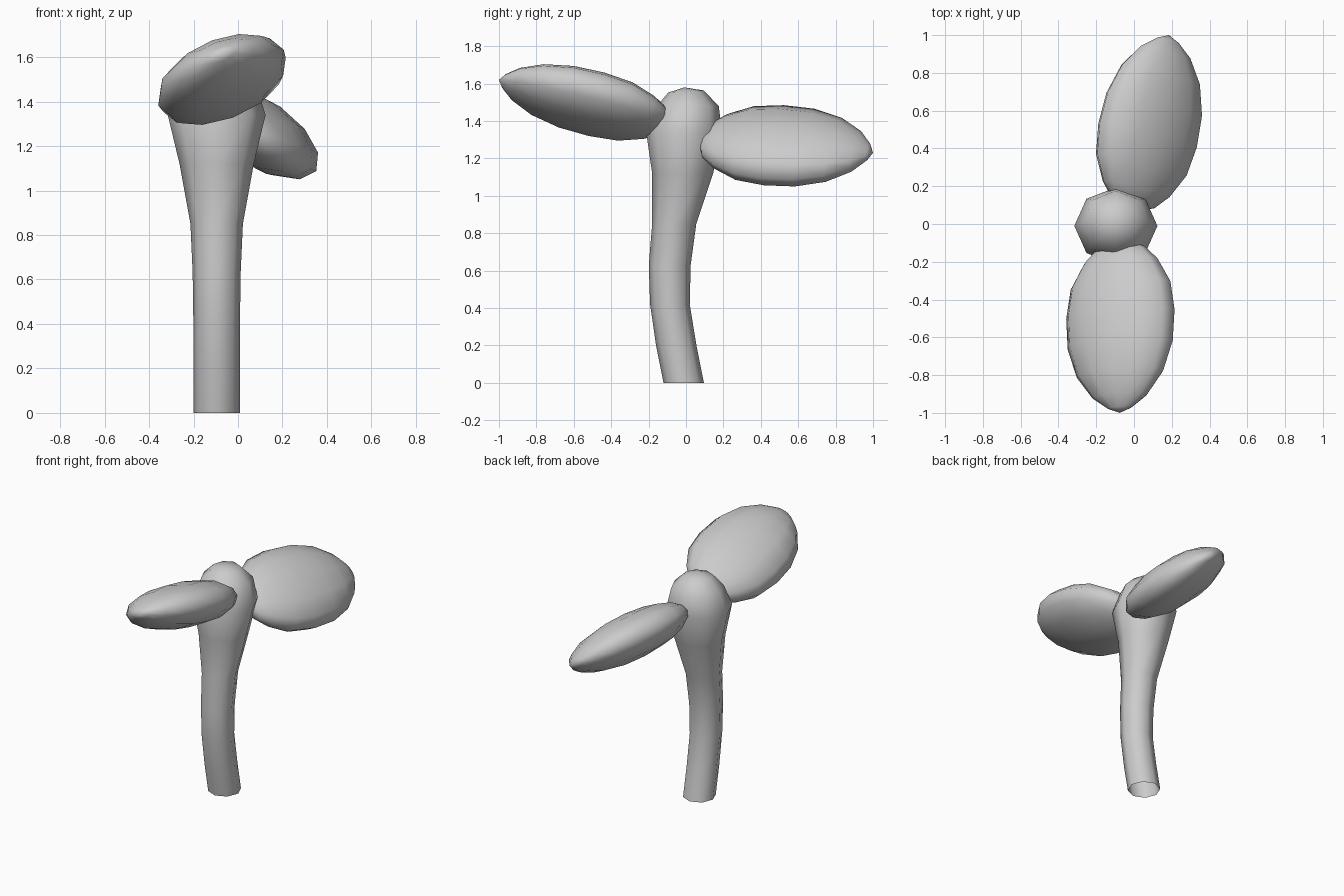
import bpy, math
from mathutils import Vector, Matrix

if "Cube" in bpy.data.objects:
    bpy.data.objects.remove(bpy.data.objects["Cube"])


def make_object(name, rings, cap_start, cap_end):
    """Skin a list of vertex rings; optional tip points close the ends."""
    n = len(rings[0])
    verts = [v for ring in rings for v in ring]
    faces = []
    for r in range(len(rings) - 1):
        for i in range(n):
            j = (i + 1) % n
            faces.append((r * n + i, r * n + j, (r + 1) * n + j, (r + 1) * n + i))
    if cap_start is not None:
        verts.append(cap_start)
        faces += [(len(verts) - 1, (i + 1) % n, i) for i in range(n)]
    if cap_end is not None:
        verts.append(cap_end)
        o = (len(rings) - 1) * n
        faces += [(len(verts) - 1, o + i, o + (i + 1) % n) for i in range(n)]
    mesh = bpy.data.meshes.new(name)
    mesh.from_pydata([tuple(v) for v in verts], [], faces)
    mesh.polygons.foreach_set("use_smooth", [True] * len(faces))
    obj = bpy.data.objects.new(name, mesh)
    bpy.context.collection.objects.link(obj)
    return obj


# Stem: eight-sided bent tube, open below, swelling to a rounded head
# (centre y, z, radius x, radius y, tilt of the ring as dz/dy)
STEM = [
    (-0.012, 0.00, 0.105, 0.108, 0.0),
    (-0.052, 0.20, 0.105, 0.108, 0.0),
    (-0.086, 0.42, 0.105, 0.106, 0.0),
    (-0.087, 0.63, 0.108, 0.112, 0.0),
    (-0.063, 0.85, 0.118, 0.118, 0.0),
    (-0.018, 1.12, 0.167, 0.163, 0.0),
    (-0.010, 1.34, 0.220, 0.203, 0.0),
    (0.010, 1.48, 0.175, 0.165, 0.0),
    (0.000, 1.558, 0.095, 0.095, 0.06),
]
stem_rings = []
for cy, z, rx, ry, tilt in STEM:
    ring = []
    for k in range(8):
        a = math.tau * k / 8
        dy = ry * math.sin(a)
        ring.append(Vector((-0.096 + rx * math.cos(a), cy + dy, z + tilt * dy)))
    stem_rings.append(ring)
make_object("stem", stem_rings, None, Vector((-0.096, -0.01, 1.58)))

# Leaves: plump pointed pods (fraction along the length, relative size)
POD = [(0.0, 0.18), (0.03, 0.44), (0.11, 0.68), (0.25, 0.92), (0.42, 1.0),
       (0.60, 0.97), (0.77, 0.80), (0.90, 0.51), (0.97, 0.22)]


def leaf(name, base, tip, roll, half_width, half_thick):
    base, tip = Vector(base), Vector(tip)
    axis = tip - base
    d = axis.normalized()
    side = d.cross(Vector((0, 0, 1))).normalized()
    if side.x < 0:
        side = -side
    up = side.cross(d)
    if up.z < 0:
        up = -up
    wide = side * math.cos(roll) + up * math.sin(roll)
    thick = up * math.cos(roll) - side * math.sin(roll)
    if wide.cross(thick).dot(d) < 0:
        thick = -thick
    rings = []
    for t, s in POD:
        c = base + axis * t
        rings.append([c + wide * (half_width * s * math.cos(math.tau * k / 12))
                      + thick * (half_thick * s * math.sin(math.tau * k / 12))
                      for k in range(12)])
    return make_object(name, rings, base, tip)


leaf("front_leaf", (-0.07, -0.10, 1.395), (-0.075, -1.0, 1.62),
     math.radians(21), 0.307, 0.148)
leaf("back_leaf", (-0.01, 0.085, 1.30), (0.185, 1.0, 1.23),
     math.radians(-34), 0.315, 0.150)
